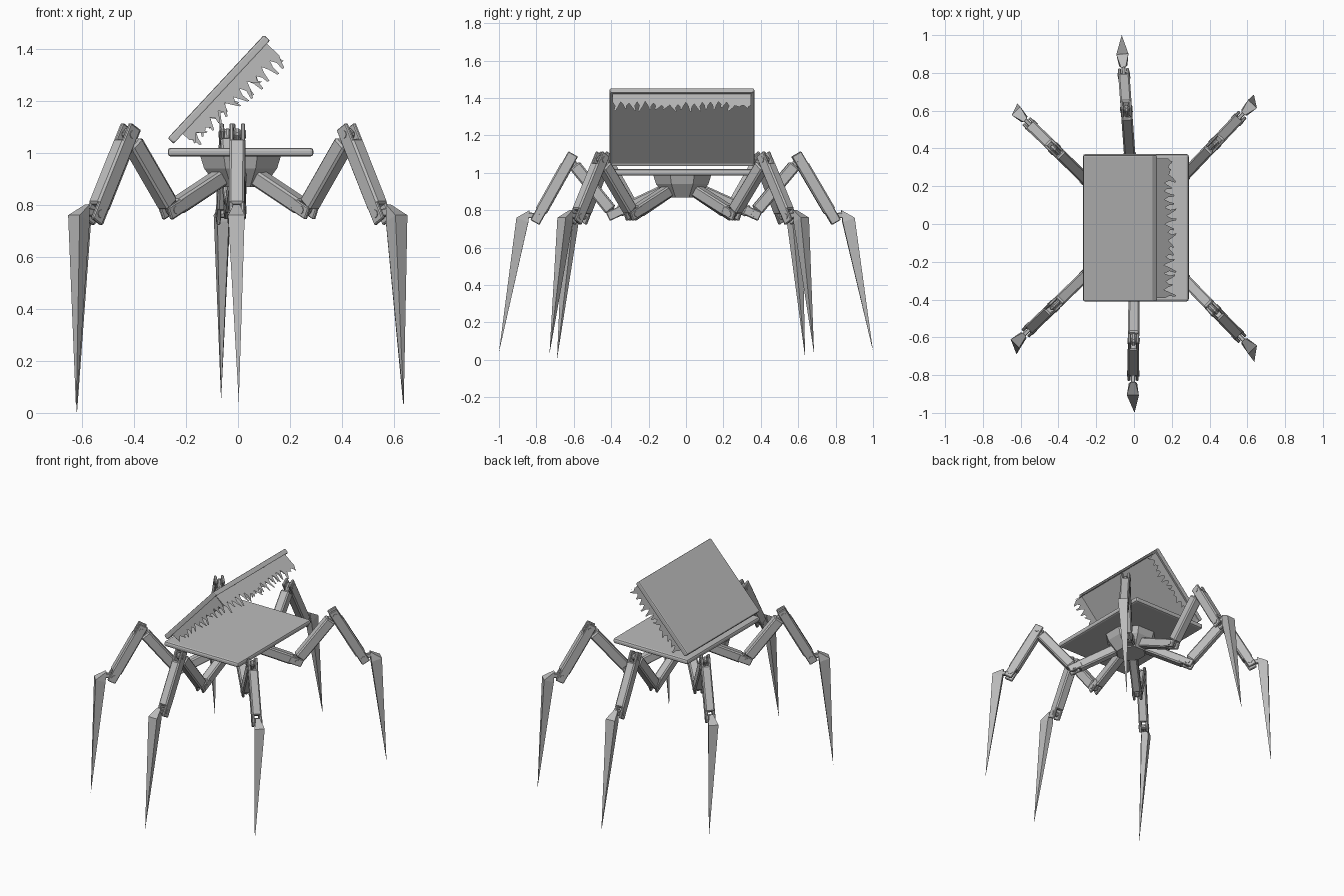
import bpy, bmesh, math, random
from mathutils import Vector, Matrix

if "Cube" in bpy.data.objects:
    bpy.data.objects.remove(bpy.data.objects["Cube"])

random.seed(4)
grey = bpy.data.materials.new("grey")
grey.diffuse_color = (0.5, 0.5, 0.5, 1)
grey.use_nodes = True
grey.node_tree.nodes["Principled BSDF"].inputs["Base Color"].default_value = grey.diffuse_color


def finish(name, bm, bevel=0, matrix=None, segments=1):
    bmesh.ops.recalc_face_normals(bm, faces=bm.faces)
    mesh = bpy.data.meshes.new(name)
    bm.to_mesh(mesh)
    bm.free()
    ob = bpy.data.objects.new(name, mesh)
    bpy.context.collection.objects.link(ob)
    mesh.materials.append(grey)
    if matrix:
        ob.matrix_world = matrix
    if bevel:
        mod = ob.modifiers.new("bevel", "BEVEL")
        mod.width = bevel
        mod.segments = segments
        mod.limit_method = "ANGLE"
    return ob


def slab(name, size, matrix, bevel, segments=1, recess=None):
    bm = bmesh.new()
    bmesh.ops.create_cube(bm, size=1, matrix=Matrix.Diagonal((*size, 1)))
    if recess:  # frame around a sunken underside panel
        bm.faces.ensure_lookup_table()
        low = min(bm.faces, key=lambda f: f.calc_center_median().z)
        bmesh.ops.inset_region(bm, faces=[low], thickness=recess[0])
        bmesh.ops.translate(bm, verts=low.verts, vec=(0, 0, recess[1]))
    return finish(name, bm, bevel, matrix, segments)


def beam(name, p, q, side, width, depth, shift=0.0, bevel=0.008):
    """Bar from p to q; side is the width direction, shift moves along it."""
    axis = (q - p).normalized()
    up = axis.cross(side).normalized()
    mid = (p + q) / 2 + side * shift
    m = Matrix((axis, side, up)).transposed().to_4x4()
    m.translation = mid
    return slab(name, ((q - p).length, width, depth), m, bevel)


def fork(name, joint, inward, side, depth):
    """Two cheek plates and a pin around a joint."""
    for s in (-1, 1):
        beam(name + "_cheek", joint - inward * 0.035, joint + inward * 0.055,
             side, 0.016, depth, s * 0.022, 0.004)
    bm = bmesh.new()
    m = side.to_track_quat("Z", "Y").to_matrix().to_4x4()
    m.translation = joint
    bmesh.ops.create_cone(bm, cap_ends=True, segments=8, radius1=0.016,
                          radius2=0.016, depth=0.066, matrix=m)
    finish(name + "_pin", bm)


# Base panel and the tilted lid
slab("base_panel", (0.56, 0.78, 0.034), Matrix.Translation((0.01, -0.02, 1.002)), 0.012, 2)
lid_matrix = Matrix.Translation((-0.0725, -0.022, 1.2425)) @ Matrix.Rotation(math.radians(-47), 4, "Y")
slab("lid", (0.543, 0.775, 0.035), lid_matrix, 0.01, 2, (0.018, 0.008))


# Ragged tooth sheets hanging from three lid edges
def teeth(name, start, end, count, gum, tip, splay):
    bm = bmesh.new()
    start, end = Vector(start), Vector(end)
    step = (end - start) / count
    down = Vector((splay[0], splay[1], -1))
    valley = [gum * random.uniform(0.75, 1.25) for _ in range(count + 1)]
    for i in range(count):
        grow = 0.65 + 0.35 * (i + 1) / count if name.startswith("side") else 1
        length = tip * grow * random.uniform(0.75, 1.05)
        lean = random.uniform(0.1, 0.9)
        a, b = valley[i] * grow, valley[i + 1] * grow
        shape = [(0, 0), (1, 0), (1, b), (0.72, b + (length - b) * 0.45),
                 (lean + 0.1, length), (lean - 0.1, length * 0.97),
                 (0.28, a + (length - a) * 0.4), (0, a)]
        bm.faces.new([bm.verts.new(start + step * (i + u) + down * v) for u, v in shape])
    finish(name, bm, matrix=lid_matrix)


teeth("front_teeth", (0.254, -0.37, -0.012), (0.254, 0.37, -0.012), 17, 0.08, 0.145, (0.07, 0))
for s in (-1, 1):
    teeth("side_teeth", (-0.22, s * 0.37, -0.012), (0.254, s * 0.37, -0.012), 12, 0.055, 0.115, (0, 0))

# Faceted hub under the base
bm = bmesh.new()
rings = []
for z, r in ((0.988, 0.168), (0.94, 0.152), (0.868, 0.095)):
    rings.append([bm.verts.new((0.01 + r * math.cos(math.pi * (k + 0.5) / 4),
                                -0.02 + r * math.sin(math.pi * (k + 0.5) / 4), z))
                  for k in range(8)])
for lo, hi in zip(rings, rings[1:]):
    for k in range(8):
        bm.faces.new((lo[k], lo[(k + 1) % 8], hi[(k + 1) % 8], hi[k]))
bm.faces.new(rings[0])
bm.faces.new(rings[-1])
finish("hub", bm)


# Jointed legs: outer joint position (x, y) and spike tip
def leg(name, ankle_xy, tip):
    centre = Vector((0.005, -0.02, 0))
    reach = Vector((*ankle_xy, 0)) - centre
    out = reach.normalized()
    side = Vector((-out.y, out.x, 0))

    def at(f, z):
        return centre + reach * f + Vector((0, 0, z))

    root, low, high, ankle = at(0.1, 0.915), at(0.46, 0.78), at(0.755, 1.07), at(0.97, 0.765)
    d1, d2, d3 = (low - root).normalized(), (high - low).normalized(), (ankle - high).normalized()
    # inner segment
    beam(name + "_inner", root, low - d1 * 0.03, side, 0.058, 0.062)
    fork(name + "_low_joint", low, -d1, side, 0.05)
    # rising segment with narrow tongues at both ends
    beam(name + "_rising", low + d2 * 0.025, high - d2 * 0.04, side, 0.06, 0.066)
    beam(name + "_tongue", low - d2 * 0.02, high + d2 * 0.02, side, 0.026, 0.04)
    # falling segment forked at both ends
    beam(name + "_falling", high + d3 * 0.035, ankle - d3 * 0.03, side, 0.06, 0.066)
    fork(name + "_high_joint", high, d3, side, 0.058)
    fork(name + "_ankle_joint", ankle, -d3, side, 0.055)
    # spike: narrow crown, four-sided shoulder, pointed foot
    up = Vector((0, 0, 1))
    beam(name + "_neck", ankle - out * 0.01, ankle + out * 0.06 + up * 0.01, side, 0.022, 0.03, 0, 0.004)
    bm = bmesh.new()
    crown = [bm.verts.new(ankle + out * 0.045 + up * 0.035 + side * s * 0.013) for s in (-1, 1)]
    inner = [bm.verts.new(ankle + out * 0.052 - up * 0.03 + side * s * 0.022) for s in (-1, 1)]
    outer = [bm.verts.new(ankle + out * 0.115 - up * 0.005 + side * s * 0.032) for s in (-1, 1)]
    foot = bm.verts.new(tip)
    bm.faces.new((crown[0], crown[1], outer[1], outer[0]))
    bm.faces.new((crown[1], crown[0], inner[0], inner[1]))
    bm.faces.new((inner[0], inner[1], foot))
    bm.faces.new((outer[1], outer[0], foot))
    for s in (0, 1):
        bm.faces.new((crown[s], outer[s], inner[s]))
        bm.faces.new((inner[s], outer[s], foot))
    finish(name + "_spike", bm)


leg("front_leg", (-0.005, -0.815), (0.003, -1.0, 0.04))
leg("back_leg", (-0.055, 0.81), (-0.065, 1.0, 0.045))
leg("front_left_leg", (-0.565, -0.57), (-0.622, -0.69, 0.0))
leg("front_right_leg", (0.565, -0.6), (0.637, -0.73, 0.03))
leg("back_left_leg", (-0.56, 0.535), (-0.618, 0.637, 0.01))
leg("back_right_leg", (0.565, 0.57), (0.635, 0.685, 0.03))
